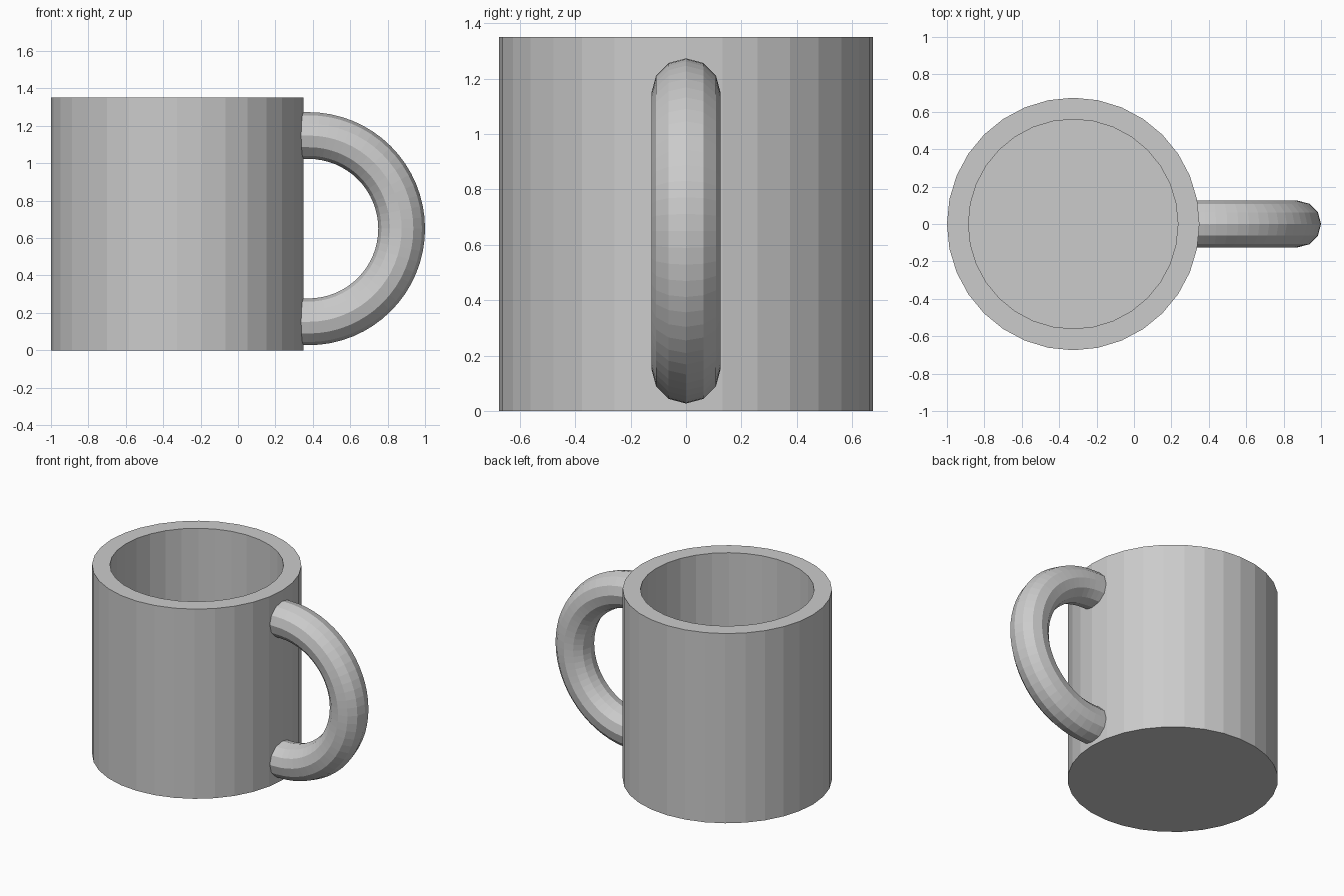
import bpy, bmesh
from math import sin, cos, pi

if "Cube" in bpy.data.objects:
    bpy.data.objects.remove(bpy.data.objects["Cube"])


def loft(name, rings, close=False):
    """Skin equal-sized rings of points; cap both ends."""
    bm = bmesh.new()
    loops = [[bm.verts.new(p) for p in ring] for ring in rings]
    n = len(loops[0])
    for a, b in zip(loops, loops[1:]):
        for i in range(n):
            j = (i + 1) % n
            bm.faces.new((a[i], a[j], b[j], b[i]))
    bm.faces.new(loops[0])
    bm.faces.new(loops[-1])
    bmesh.ops.recalc_face_normals(bm, faces=bm.faces)
    mesh = bpy.data.meshes.new(name)
    bm.to_mesh(mesh)
    bm.free()
    obj = bpy.data.objects.new(name, mesh)
    bpy.context.collection.objects.link(obj)
    return obj


# Cup body: outer wall, rim, inner wall, floor
CX, SIDES = -0.325, 32
profile = [(0.675, 0), (0.675, 1.35), (0.56, 1.35), (0.56, 0.115)]
loft("cup_body", [[(CX + r * cos(2 * pi * i / SIDES), r * sin(2 * pi * i / SIDES), z)
                   for i in range(SIDES)] for r, z in profile])

# Handle: half ring with short straight ends buried in the wall
HX, HZ, MAJOR, MINOR, ARC = 0.377, 0.65, 0.498, 0.125, 32
path = [(0.29, -pi / 2)]
path += [(HX, -pi / 2 + pi * k / ARC) for k in range(ARC + 1)]
path += [(0.29, pi / 2)]


def handle_ring(x0, t):
    ring = []
    for i in range(12):
        a = 2 * pi * i / 12
        r = MAJOR + MINOR * cos(a)
        ring.append((x0 + r * cos(t), MINOR * sin(a), HZ + r * sin(t)))
    return ring


loft("handle", [handle_ring(x0, t) for x0, t in path])
